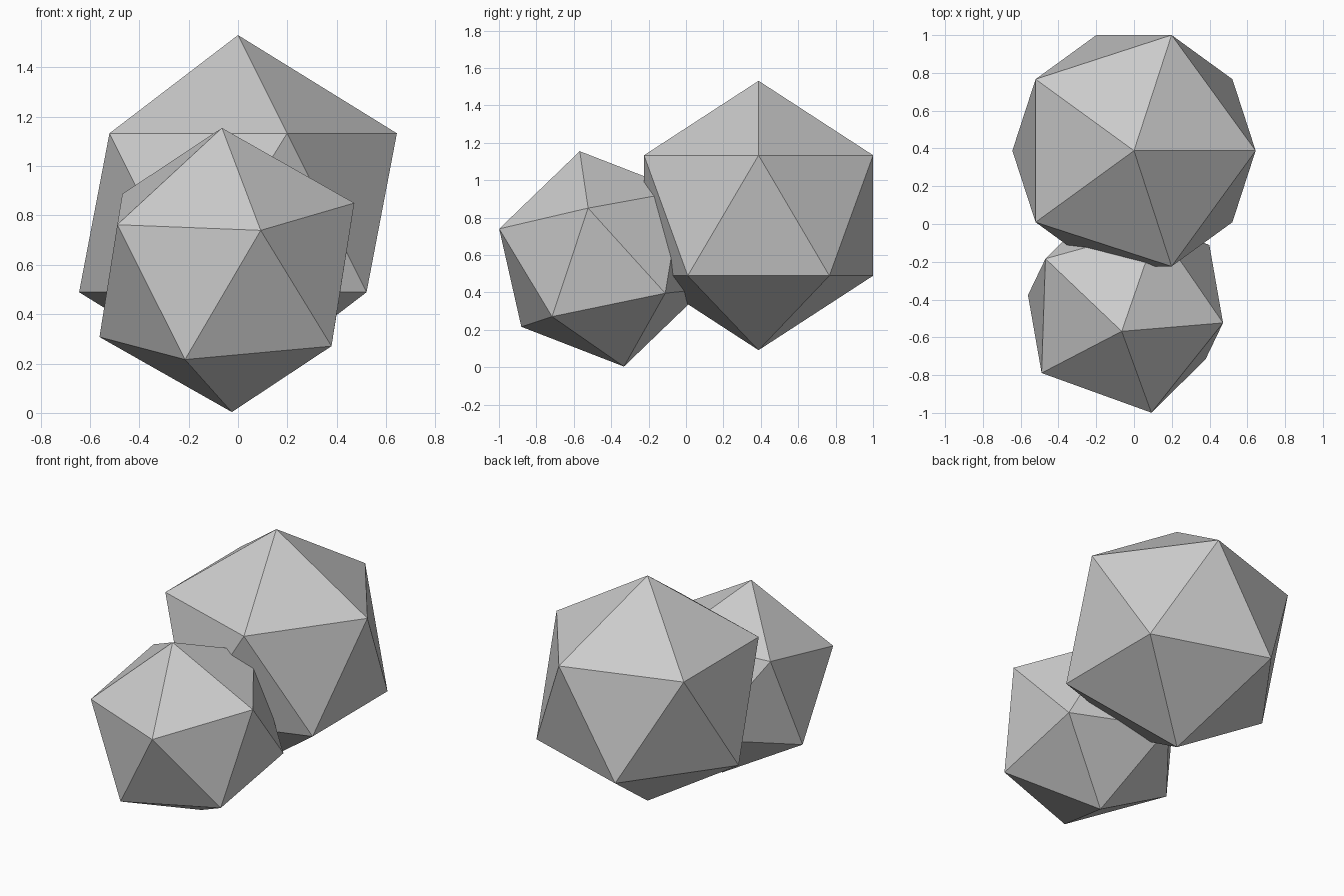
import bpy
from mathutils import Vector, Matrix

if "Cube" in bpy.data.objects:
    bpy.data.objects.remove(bpy.data.objects["Cube"])


def rock(name, centre, radius, up, side):
    """Flat 20-sided lump: one corner points along up, a neighbouring corner toward side."""
    z = Vector(up).normalized()
    x = Vector(side)
    x = (x - x.dot(z) * z).normalized()
    rot = Matrix((x, z.cross(x), z)).transposed().to_4x4()
    bpy.ops.mesh.primitive_ico_sphere_add(subdivisions=1, radius=radius)
    ob = bpy.context.object
    ob.name = name
    ob.data.transform(Matrix.Translation(centre) @ rot)
    bpy.ops.object.shade_flat()
    return ob


# Large upright lump at the back
rock("large_rock", (0, 0.388, 0.811), 0.72, (0, 0, 1), (1, 0, 0))

# Small tilted lump at the front, sunk into the large one
rock("small_rock", (-0.045, -0.45, 0.579), 0.588,
     (-0.02, -0.118, 0.575), (0.515, -0.073, 0.27))
